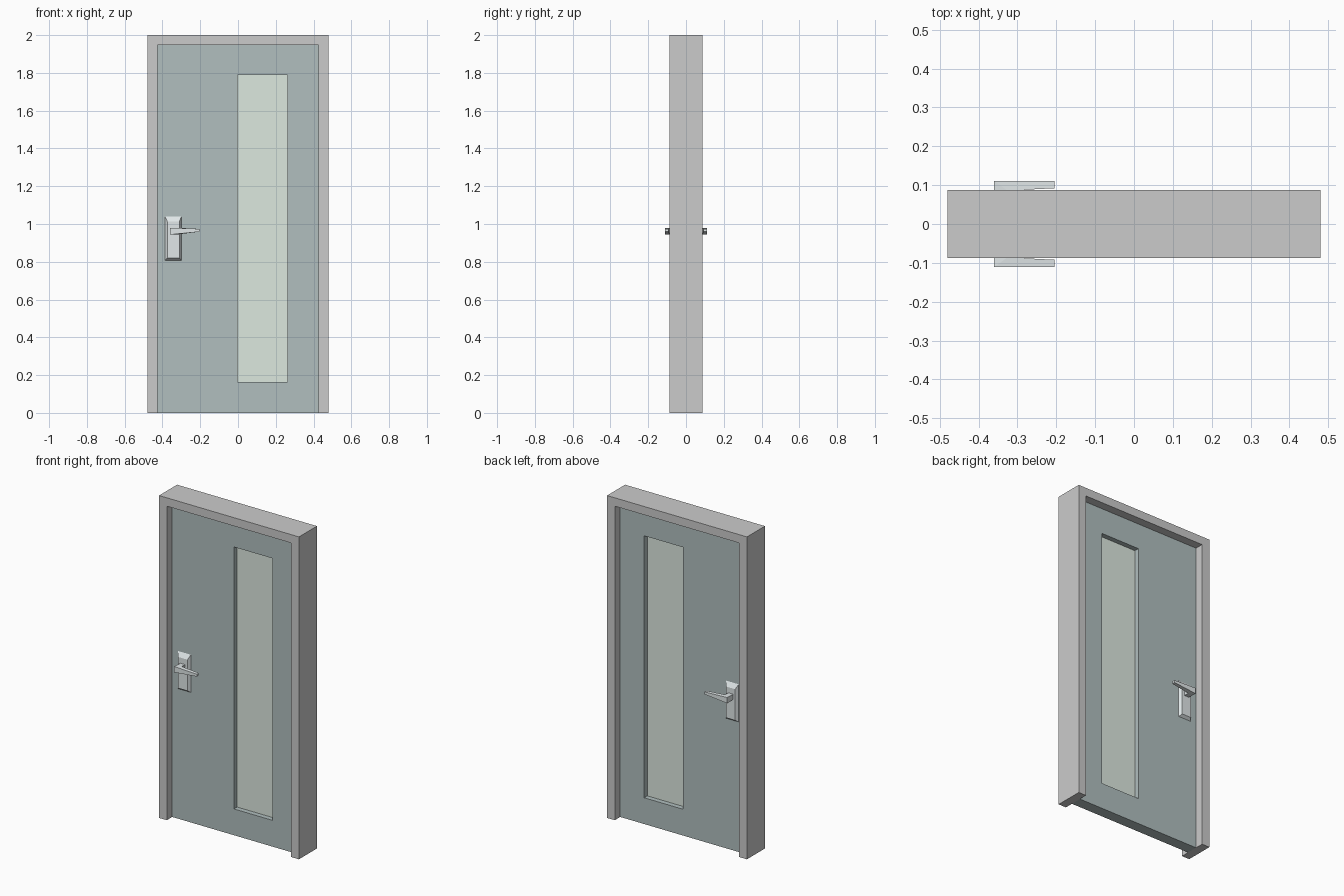
import bpy, bmesh
from mathutils import Vector

if "Cube" in bpy.data.objects:
    bpy.data.objects.remove(bpy.data.objects["Cube"])


def material(name, rgb):
    m = bpy.data.materials.new(name)
    m.diffuse_color = (*rgb, 1)
    m.use_nodes = True
    m.node_tree.nodes["Principled BSDF"].inputs["Base Color"].default_value = m.diffuse_color
    return m


def finish(name, bm, mat=None):
    bmesh.ops.recalc_face_normals(bm, faces=bm.faces)
    me = bpy.data.meshes.new(name)
    bm.to_mesh(me)
    bm.free()
    ob = bpy.data.objects.new(name, me)
    bpy.context.collection.objects.link(ob)
    if mat:
        me.materials.append(mat)
    return ob


def slab(name, points, faces, half_depth, mat=None):
    """Flat outline in x/z, extruded symmetrically about y = 0."""
    bm = bmesh.new()
    vs = [bm.verts.new((x, -half_depth, z)) for x, z in points]
    fs = [bm.faces.new([vs[i] for i in f]) for f in faces]
    ext = bmesh.ops.extrude_face_region(bm, geom=fs, use_keep_orig=True)
    moved = [g for g in ext["geom"] if isinstance(g, bmesh.types.BMVert)]
    bmesh.ops.translate(bm, verts=moved, vec=Vector((0, 2 * half_depth, 0)))
    return finish(name, bm, mat)


def rect(x0, x1, z0, z1):
    return [(x0, z0), (x1, z0), (x1, z1), (x0, z1)]


def loft(name, sections, mat):
    """Closed solid skinned through four-sided sections, mirrored to the back."""
    bm = bmesh.new()
    rings = [[bm.verts.new(p) for p in s] for s in sections]
    for a, b in zip(rings, rings[1:]):
        for i in range(4):
            j = (i + 1) % 4
            bm.faces.new((a[i], a[j], b[j], b[i]))
    bm.faces.new(rings[0])
    bm.faces.new(rings[-1])
    ob = finish(name, bm, mat)
    mir = ob.modifiers.new("both_sides", 'MIRROR')
    mir.use_axis = (False, True, False)
    return ob


green_grey = material("door_paint", (0.44, 0.52, 0.52))
pale_green = material("glass", (0.72, 0.81, 0.74))
metal = material("handle_metal", (0.75, 0.80, 0.81))

# Frame: two jambs and a head, open at the floor
W, IN, TOP, IN_TOP = 0.48, 0.427, 2.0, 1.948
slab("door_frame",
     [(-W, 0), (-IN, 0), (-IN, IN_TOP), (IN, IN_TOP),
      (IN, 0), (W, 0), (W, TOP), (-W, TOP)],
     [(0, 1, 2, 7), (7, 2, 3, 6), (6, 3, 4, 5)], 0.088)

# Door leaf with a tall window opening
window = rect(-0.003, 0.263, 0.163, 1.788)
slab("door_leaf", rect(-IN, IN, 0, IN_TOP) + window,
     [(i, (i + 1) % 4, 4 + (i + 1) % 4, 4 + i) for i in range(4)],
     0.035, green_grey)

# Glass pane
slab("window_pane", window, [(0, 1, 2, 3)], 0.004, pale_green)

# Bevelled handle plate
loft("handle_plate", [
    [(x, -0.034, z) for x, z in rect(-0.387, -0.299, 0.806, 1.042)],
    [(x, -0.052, z) for x, z in rect(-0.374, -0.310, 0.820, 1.013)],
], metal)


# Lever: stem out of the plate, mitred into a tapering grip
def section(front, back, low, high):
    return [(*front, low), (*front, high), (*back, high), (*back, low)]


loft("handle_lever", [
    section((-0.360, -0.050), (-0.326, -0.050), 0.946, 0.978),
    section((-0.360, -0.111), (-0.326, -0.086), 0.944, 0.980),
    section((-0.205, -0.111), (-0.205, -0.092), 0.959, 0.974),
], metal)
